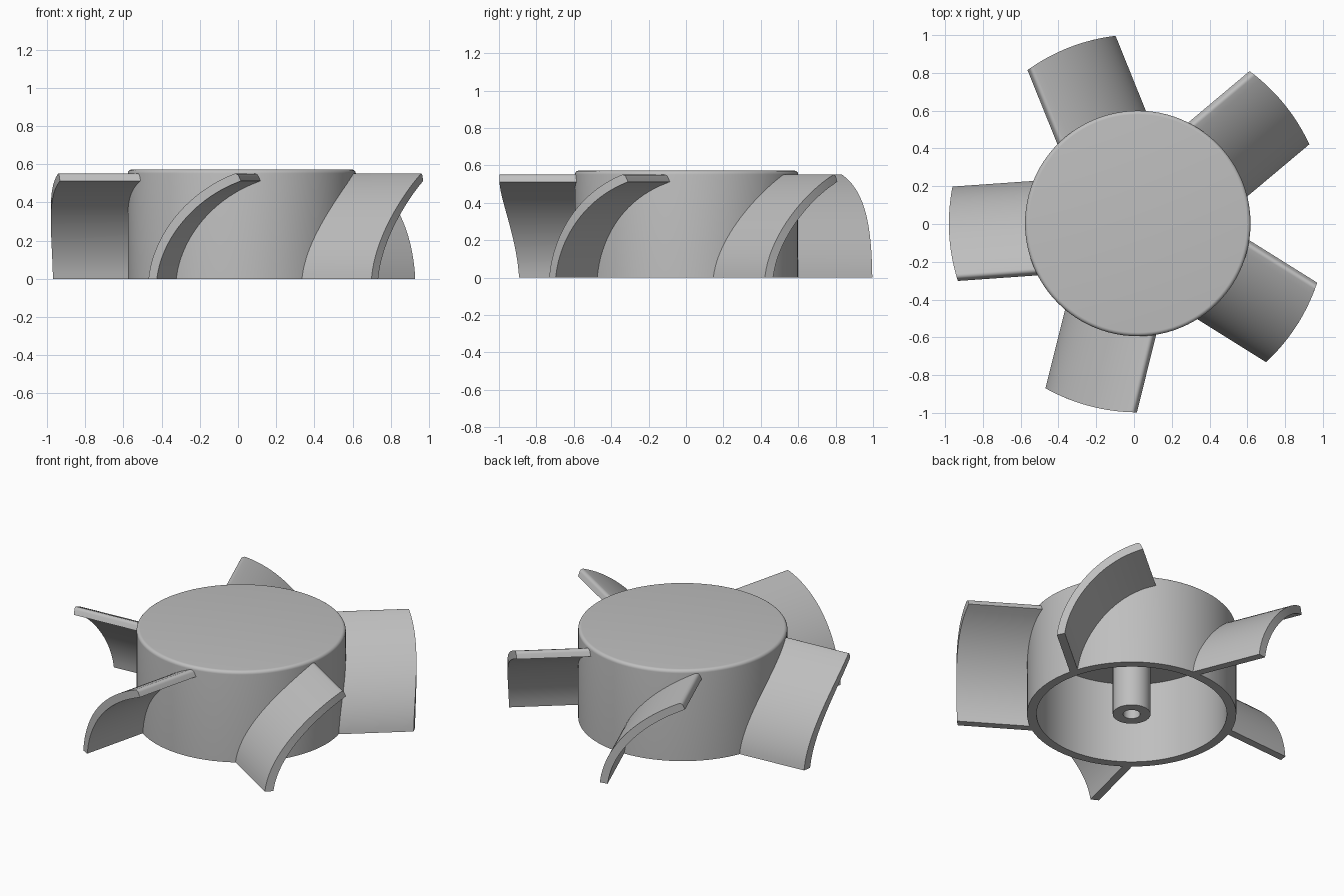
import bpy, bmesh, math
from mathutils import Vector, Matrix, geometry

cube = bpy.data.objects.get("Cube")
if cube:
    bpy.data.objects.remove(cube, do_unlink=True)

CENTRE = Vector((0.02, 0.003, 0))
HUB_R, WALL_R, TIP_R = 0.597, 0.543, 1.0
THICK, ROUND = 0.048, 0.02

grey = bpy.data.materials.new("plain_grey")
grey.use_nodes = True
grey.diffuse_color = (0.52, 0.52, 0.52, 1)
grey.node_tree.nodes["Principled BSDF"].inputs["Base Color"].default_value = (0.52, 0.52, 0.52, 1)


def finish(bm, name):
    bmesh.ops.recalc_face_normals(bm, faces=bm.faces)
    mesh = bpy.data.meshes.new(name)
    bm.to_mesh(mesh)
    bm.free()
    mesh.materials.append(grey)
    obj = bpy.data.objects.new(name, mesh)
    bpy.context.collection.objects.link(obj)
    obj.location = CENTRE
    bpy.ops.object.select_all(action="DESELECT")
    obj.select_set(True)
    bpy.context.view_layer.objects.active = obj
    bpy.ops.object.shade_smooth_by_angle(angle=math.radians(35))
    return obj


def lathe(name, profile, steps=96):
    bm = bmesh.new()
    verts = [bm.verts.new((r, 0, z)) for r, z in profile]
    edges = [bm.edges.new(pair) for pair in zip(verts, verts[1:])]
    bmesh.ops.spin(bm, geom=verts + edges, cent=(0, 0, 0), axis=(0, 0, 1),
                   angle=math.tau, steps=steps)
    bmesh.ops.remove_doubles(bm, verts=bm.verts, dist=1e-5)
    return finish(bm, name)


# Hub: hollow cup open below, rounded top rim, hollow shaft boss inside
fillet = [(HUB_R - ROUND + ROUND * math.cos(a), 0.552 + ROUND * math.sin(a))
          for a in (math.pi / 2 * i / 6 for i in range(7))]
lathe("hub", [(0, 0.51), (WALL_R, 0.51), (WALL_R, 0), (HUB_R, 0)] + fillet + [(0, 0.572)])
lathe("shaft_boss", [(0.108, 0.51), (0.108, 0), (0.049, 0), (0.049, 0.4), (0, 0.4)], 48)


# Blade section: curved sheet as (upper, lower) point pairs, rounded at the leading lip
def blade_section():
    start, end = Vector((-0.263, 0)), Vector((0.2, 0.549))
    rise, lean = math.radians(84), math.radians(22)
    h0 = start + 0.22 * Vector((math.cos(rise), math.sin(rise)))
    h1 = end - 0.27 * Vector((math.cos(lean), math.sin(lean)))
    curve = [p.to_2d() for p in geometry.interpolate_bezier(
        start.to_3d(), h0.to_3d(), h1.to_3d(), end.to_3d(), 25)]
    pairs = []
    for i, p in enumerate(curve):
        along = (curve[min(i + 1, 24)] - curve[max(i - 1, 0)]).normalized()
        under = Vector((along.y, -along.x))
        pairs.append((p, p + under * THICK))
    for i in range(1, 6):
        a = math.pi / 2 * i / 5
        ahead = p + along * ROUND * math.sin(a)
        pairs.append((ahead + under * ROUND * (1 - math.cos(a)), ahead + under * THICK))
    return pairs


# Blade: section swept straight outward, both ends trimmed to cylinders
def blade(name, angle):
    bm = bmesh.new()

    def vert(p, radius):
        return bm.verts.new((math.sqrt(radius ** 2 - p.x ** 2), p.x, max(p.y, 0)))

    rows = [[vert(up, 0.57), vert(up, TIP_R), vert(low, TIP_R), vert(low, 0.57)]
            for up, low in blade_section()]
    for a, b in zip(rows, rows[1:]):
        for k in range(4):
            n = (k + 1) % 4
            bm.faces.new((a[k], a[n], b[n], b[k]))
    bm.faces.new(rows[0])
    bm.faces.new(rows[-1])
    bmesh.ops.rotate(bm, verts=bm.verts, matrix=Matrix.Rotation(angle, 3, "Z"))
    return finish(bm, name)


for i in range(5):
    blade(f"blade_{i + 1}", math.radians(40 + 72 * i))
